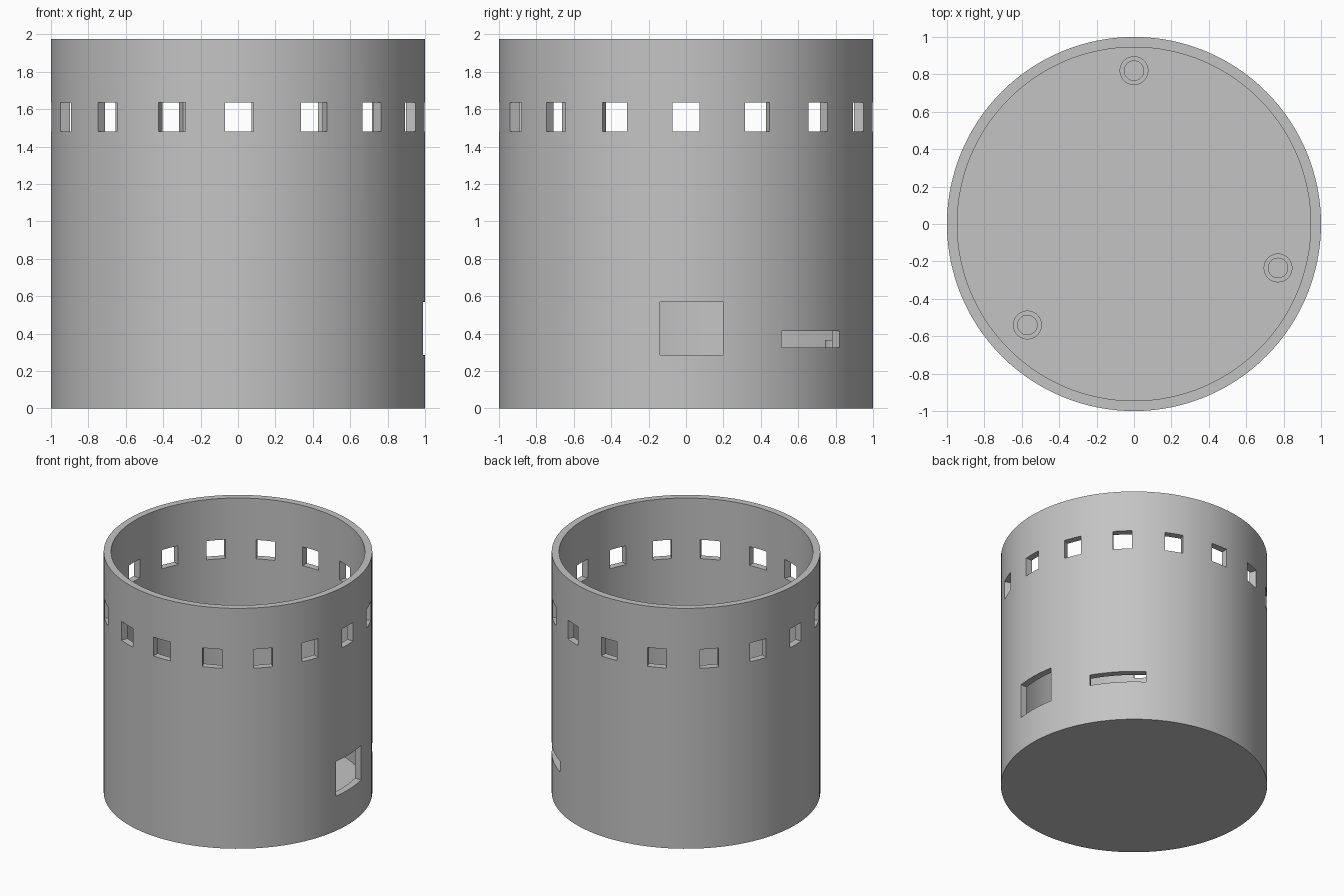
import bpy, bmesh
from math import radians, pi
from mathutils import Matrix, Vector

if "Cube" in bpy.data.objects:
    bpy.data.objects.remove(bpy.data.objects["Cube"], do_unlink=True)

HEIGHT, INNER, FLOOR = 1.975, 0.945, 0.05

grey = bpy.data.materials.new("plain_grey")
grey.use_nodes = True
grey.diffuse_color = (0.55, 0.55, 0.55, 1)
grey.node_tree.nodes["Principled BSDF"].inputs["Base Color"].default_value = (0.55, 0.55, 0.55, 1)


def add_object(name, bm):
    bmesh.ops.recalc_face_normals(bm, faces=bm.faces)
    mesh = bpy.data.meshes.new(name)
    bm.to_mesh(mesh)
    bm.free()
    mesh.materials.append(grey)
    obj = bpy.data.objects.new(name, mesh)
    bpy.context.collection.objects.link(obj)
    return obj


def lathe(name, profile, steps, closed=False):
    """Spin an (radius, height) profile around z."""
    bm = bmesh.new()
    verts = [bm.verts.new((r, 0, z)) for r, z in profile]
    pairs = list(zip(verts, verts[1:]))
    if closed:
        pairs.append((verts[-1], verts[0]))
    edges = [bm.edges.new(p) for p in pairs]
    bmesh.ops.spin(bm, geom=verts + edges, cent=(0, 0, 0), axis=(0, 0, 1),
                   angle=2 * pi, steps=steps, use_merge=False)
    bmesh.ops.remove_doubles(bm, verts=bm.verts, dist=1e-4)
    return add_object(name, bm)


def smooth(obj):
    bpy.ops.object.select_all(action='DESELECT')
    obj.select_set(True)
    bpy.context.view_layer.objects.active = obj
    bpy.ops.object.shade_smooth_by_angle(angle=radians(30))


def cut_box(bm, angle, low, high, width, side=0.0):
    """Box through the wall, facing outward at an angle from +x."""
    bmesh.ops.create_cube(bm, size=1, matrix=(
        Matrix.Rotation(radians(angle), 4, 'Z')
        @ Matrix.Translation(Vector((0.95, side, (low + high) / 2)))
        @ Matrix.Diagonal((0.4, width, high - low, 1))))


# Open-topped cup with a thin floor
cup = lathe("cup_body", [(0, 0), (1, 0), (1, HEIGHT), (INNER, HEIGHT),
                         (INNER, FLOOR), (0, FLOOR)], 128)

# Ring of windows, slightly uneven toward the front
cutters = bmesh.new()
nudge = {0: 0.4, 1: 1.5, 2: 0.8, 14: 0.6, 15: 1.8}
for i in range(16):
    width = 0.153 if i in (0, 1, 15) else 0.143
    cut_box(cutters, 22.5 * i + nudge.get(i, 0) - 90, 1.48, 1.635, width)

# Square opening and long slot low on the left side
cut_box(cutters, 0, 0.285, 0.57, 0.34, side=0.03)
cut_box(cutters, 42.9, 0.325, 0.415, 0.422)
cutter = add_object("opening_cutter", cutters)
cutter.hide_render = True

cut = cup.modifiers.new("openings", 'BOOLEAN')
cut.operation = 'DIFFERENCE'
cut.solver = 'EXACT'
cut.object = cutter
bpy.context.view_layer.objects.active = cup
bpy.ops.object.modifier_apply(modifier=cut.name)
bpy.data.objects.remove(cutter, do_unlink=True)
smooth(cup)

# Hollow mounting posts on the floor
for label, x, y in (("back", 0, 0.82), ("left", 0.77, -0.235), ("right", -0.57, -0.54)):
    post = lathe("mounting_post_" + label,
                 [(0.052, 0.03), (0.077, 0.03), (0.077, 0.365), (0.052, 0.365)],
                 40, closed=True)
    post.location = (x, y, 0)
    smooth(post)
